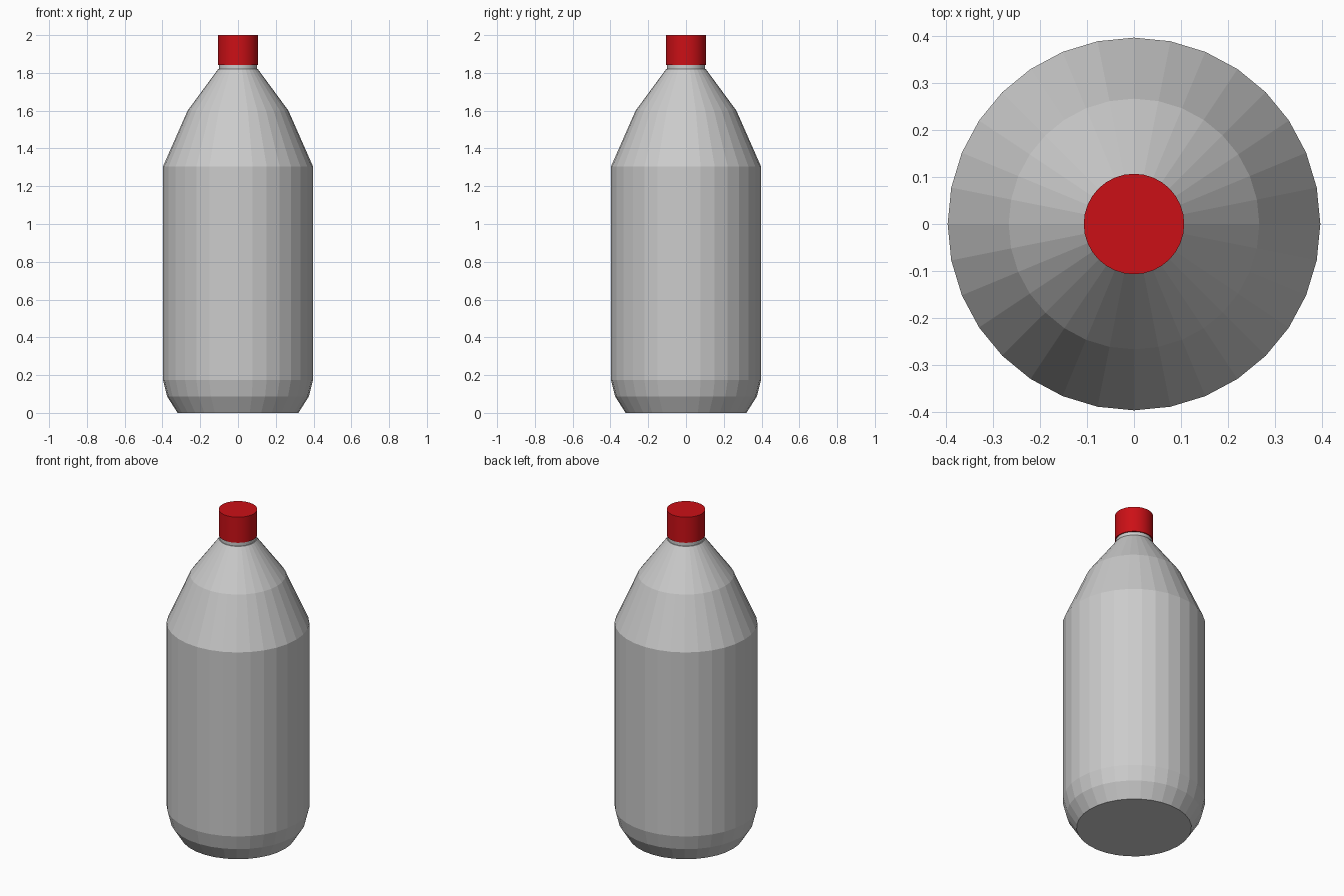
import bpy, bmesh
from math import cos, sin, tau

if "Cube" in bpy.data.objects:
    bpy.data.objects.remove(bpy.data.objects["Cube"])

SIDES = 32


def lathe(name, profile):
    """Spin (radius, z) points into a closed solid with flat end caps."""
    bm = bmesh.new()
    rings = [[bm.verts.new((r * cos(tau * i / SIDES), r * sin(tau * i / SIDES), z))
              for i in range(SIDES)] for r, z in profile]
    for low, high in zip(rings, rings[1:]):
        for i in range(SIDES):
            j = (i + 1) % SIDES
            bm.faces.new((low[i], low[j], high[j], high[i]))
    bm.faces.new(rings[0][::-1])
    bm.faces.new(rings[-1])
    mesh = bpy.data.meshes.new(name)
    bm.to_mesh(mesh)
    bm.free()
    obj = bpy.data.objects.new(name, mesh)
    bpy.context.collection.objects.link(obj)
    return obj


# Faceted bottle: rounded foot, straight wall, sloped shoulders
lathe("bottle_body", [(0.32, 0), (0.375, 0.087), (0.397, 0.175), (0.397, 1.305),
                      (0.267, 1.6), (0.105, 1.82)])

# Short neck, running up into the cap
neck = lathe("bottle_neck", [(0.101, 1.815), (0.101, 1.87)])

# Red screw cap
cap = lathe("bottle_cap", [(0.107, 1.843), (0.107, 2.0)])
red = bpy.data.materials.new("cap_red")
red.diffuse_color = (0.6, 0.005, 0.008, 1)
red.use_nodes = True
red.node_tree.nodes["Principled BSDF"].inputs["Base Color"].default_value = red.diffuse_color
cap.data.materials.append(red)

# Neck and cap walls are smooth, their end faces stay flat
for obj in (neck, cap):
    for face in obj.data.polygons:
        face.use_smooth = len(face.vertices) == 4
    for edge in obj.data.edges:
        a, b = (obj.data.vertices[v].co.z for v in edge.vertices)
        edge.use_edge_sharp = abs(a - b) < 1e-5
